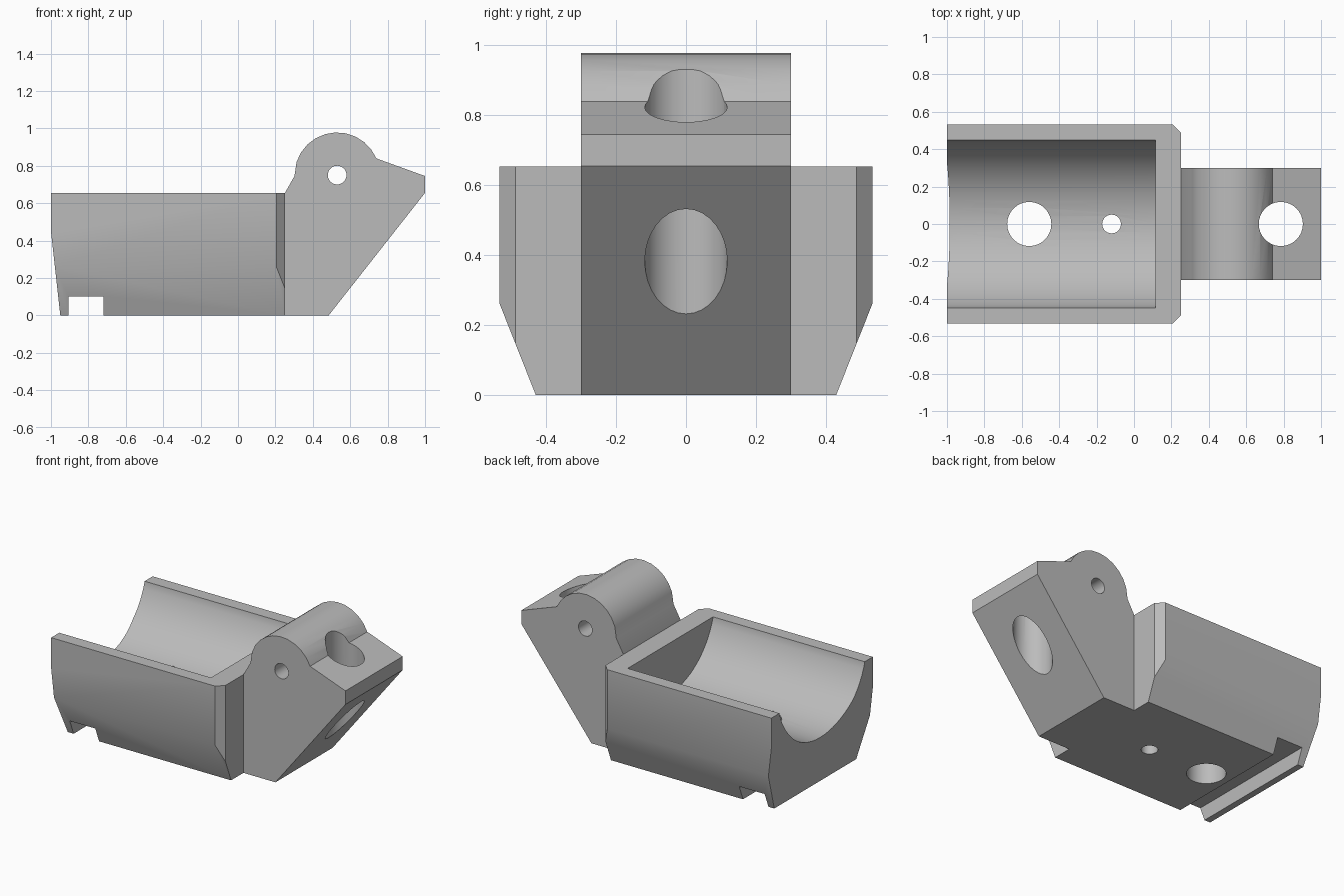
import bpy, bmesh, math
from mathutils import Vector

default = bpy.data.objects.get("Cube")
if default:
    bpy.data.objects.remove(default, do_unlink=True)

grey = bpy.data.materials.new("plain grey")
grey.use_nodes = True
colour = (0.5, 0.5, 0.5, 1)
grey.diffuse_color = colour
grey.node_tree.nodes["Principled BSDF"].inputs["Base Color"].default_value = colour


def prism(name, outline, axis, start, end, planes=()):
    """Extrude an outline along an axis, then trim it by (point, normal) planes."""
    place = {"x": lambda a, b, t: (t, a, b),
             "y": lambda a, b, t: (a, t, b),
             "z": lambda a, b, t: (a, b, t)}[axis]
    bm = bmesh.new()
    face = bm.faces.new([bm.verts.new(place(a, b, start)) for a, b in outline])
    new = bmesh.ops.extrude_face_region(bm, geom=[face])["geom"]
    shift = Vector(place(0, 0, end - start))
    bmesh.ops.translate(bm, vec=shift, verts=[v for v in new if isinstance(v, bmesh.types.BMVert)])
    for point, normal in planes:
        cut = bmesh.ops.bisect_plane(bm, geom=bm.verts[:] + bm.edges[:] + bm.faces[:],
                                     plane_co=point, plane_no=normal, clear_outer=True)
        rim = [e for e in cut["geom_cut"] if isinstance(e, bmesh.types.BMEdge)]
        bmesh.ops.holes_fill(bm, edges=rim, sides=0)
    bmesh.ops.recalc_face_normals(bm, faces=bm.faces[:])
    mesh = bpy.data.meshes.new(name)
    bm.to_mesh(mesh)
    bm.free()
    mesh.materials.append(grey)
    obj = bpy.data.objects.new(name, mesh)
    bpy.context.collection.objects.link(obj)
    return obj


def arc(cx, cy, r, first, last, steps):
    angles = [math.radians(first + (last - first) * i / steps) for i in range(steps + 1)]
    return [(cx + r * math.cos(a), cy + r * math.sin(a)) for a in angles]


def drill(name, cx, cy, r, axis):
    return prism(name, arc(cx, cy, r, 0, 360, 32)[:-1], axis, -2, 2)


def carve(obj, cutters):
    """Subtract the cutters, remove them and shade the result."""
    bpy.ops.object.select_all(action="DESELECT")
    bpy.context.view_layer.objects.active = obj
    obj.select_set(True)
    for cutter in cutters:
        cutter.hide_render = True
        mod = obj.modifiers.new("cut", "BOOLEAN")
        mod.operation = "DIFFERENCE"
        mod.solver = "EXACT"
        mod.object = cutter
        bpy.ops.object.modifier_apply(modifier=mod.name)
        bpy.data.objects.remove(cutter, do_unlink=True)
    bpy.ops.object.shade_smooth_by_angle(angle=math.radians(30))


# Cradle: tapered block with a leaning open end and two chamfered corners
half = [(0.43, 0), (0.533, 0.26), (0.533, 0.653)]
section = half + [(-y, z) for y, z in reversed(half)]
trims = [((-1, 0, 0.45), (-0.45, 0, -0.05))]
trims += [((0.25, side * 0.488, 0), (1, side, 0)) for side in (1, -1)]
cradle = prism("cradle", section, "x", -1, 0.25, trims)

# Trough, underside groove and bolt holes
half_angle = math.degrees(math.asin(0.448 / 0.468))
trough_arc = arc(0, 0.785, 0.468, 270 - half_angle, 270 + half_angle, 28)
trough = prism("trough_cutter", trough_arc + [(0.448, 1), (-0.448, 1)], "x", -1.2, 0.115)
groove = prism("groove_cutter", [(-0.907, -0.1), (-0.72, -0.1), (-0.72, 0.1), (-0.907, 0.1)],
               "y", -1, 1)
carve(cradle, [trough, groove,
               drill("large_hole_cutter", -0.56, 0, 0.118, "z"),
               drill("small_hole_cutter", -0.12, 0, 0.05, "z")])

# Hinge block: sloped nose with a round knuckle on top
outline = [(0.25, 0), (0.485, 0), (1, 0.655), (1, 0.745)]
outline += arc(0.53, 0.75, 0.228, 23, 162, 10)
outline += [(0.302, 0.745), (0.25, 0.653)]
hinge = prism("hinge_block", outline, "y", -0.3, 0.3)
carve(hinge, [drill("nose_hole_cutter", 0.785, 0, 0.118, "z"),
              drill("pin_hole_cutter", 0.53, 0.75, 0.05, "y")])
